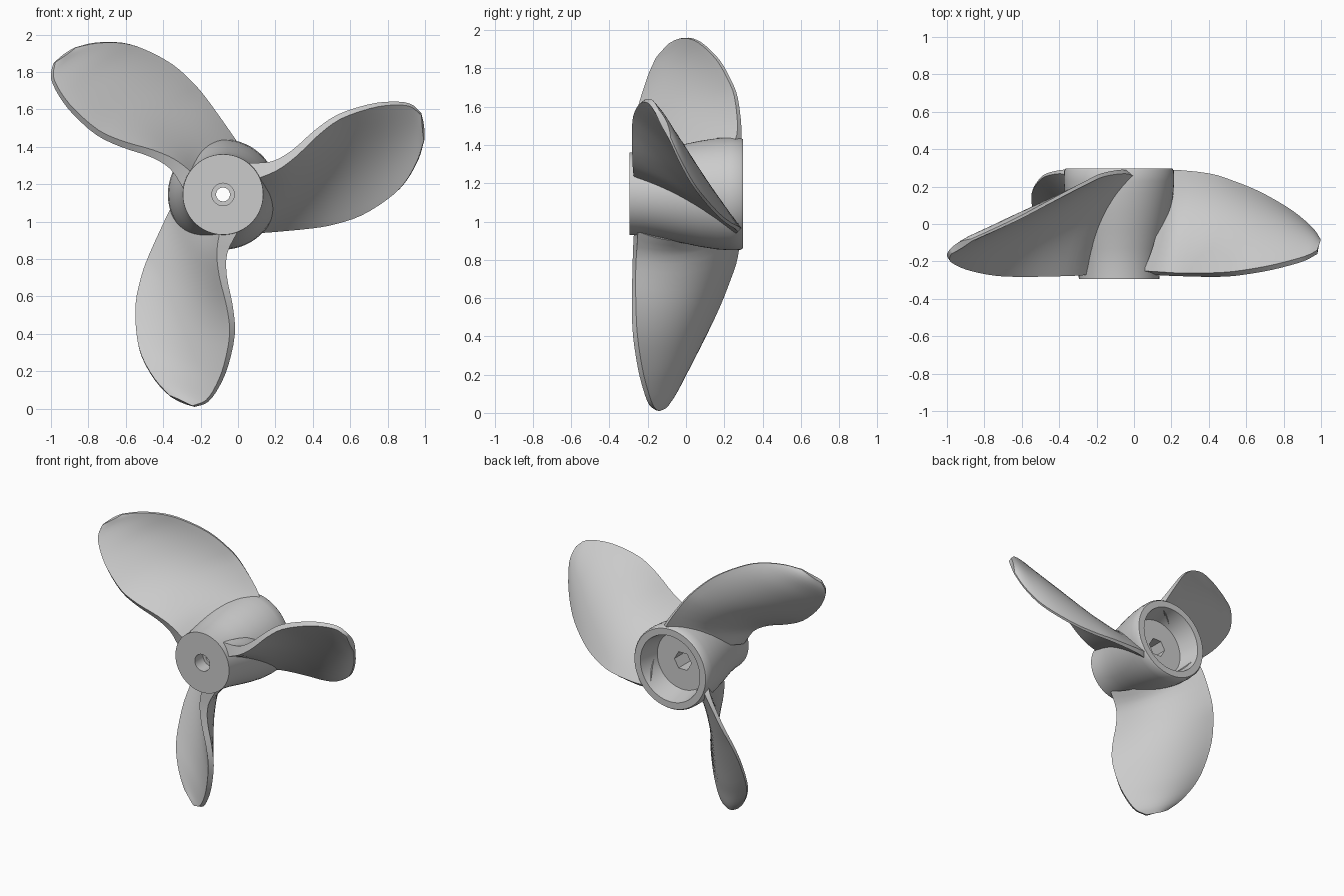
import bpy, bmesh, math
from mathutils import Vector, Matrix

if "Cube" in bpy.data.objects:
    bpy.data.objects.remove(bpy.data.objects["Cube"])

CX, CZ = -0.08, 1.145          # propeller axis (runs along y)


def finish(bm, name, angle=35):
    bmesh.ops.recalc_face_normals(bm, faces=bm.faces[:])
    mesh = bpy.data.meshes.new(name)
    bm.to_mesh(mesh)
    bm.free()
    ob = bpy.data.objects.new(name, mesh)
    bpy.context.collection.objects.link(ob)
    ob.location = (CX, 0, CZ)
    bpy.ops.object.select_all(action='DESELECT')
    ob.select_set(True)
    bpy.context.view_layer.objects.active = ob
    bpy.ops.object.shade_smooth_by_angle(angle=math.radians(angle))
    return ob


# Hub: closed lathe profile (radius, y, hexagonal?)
hub_profile = [
    (0.215, -0.295, 0), (0.218, -0.22, 0), (0.232, -0.13, 0), (0.255, -0.03, 0),
    (0.276, 0.07, 0), (0.29, 0.16, 0), (0.295, 0.23, 0), (0.293, 0.285, 0),
    (0.285, 0.297, 0), (0.238, 0.297, 0), (0.205, 0.15, 0),
    (0.068, 0.15, 1), (0.068, -0.1, 1), (0.037, -0.1, 0),
    (0.037, -0.2, 0), (0.06, -0.2, 0), (0.06, -0.295, 0)]
N = 60
bm = bmesh.new()
rings = []
for r, y, hexa in hub_profile:
    ring = []
    for i in range(N):
        a = 2 * math.pi * i / N
        rr = r
        if hexa:
            rr = r * math.cos(math.pi / 6) / math.cos(a % (math.pi / 3) - math.pi / 6)
        ring.append(bm.verts.new((rr * math.cos(a), y, rr * math.sin(a))))
    rings.append(ring)
for k, a in enumerate(rings):
    b = rings[(k + 1) % len(rings)]
    for i in range(N):
        j = (i + 1) % N
        bm.faces.new((a[i], a[j], b[j], b[i]))
finish(bm, "hub")

# Blade stations root to tip:
# front edge (x, z, y), back edge (x, z, y), thickness, camber towards the back
stations = [
    (.14, .12, -.26, .17, -.19, .265, .140, .045),
    (.27, .150, -.268, .28, -.19, .280, .085, .052),
    (.38, .220, -.272, .48, -.175, .262, .062, .056),
    (.50, .330, -.272, .60, -.155, .226, .056, .056),
    (.62, .415, -.265, .74, -.110, .170, .052, .052),
    (.78, .470, -.240, .88, -.025, .093, .048, .045),
    (.90, .487, -.212, .97, .060, .030, .044, .033),
    (1.0, .478, -.182, 1.04, .180, -.035, .040, .020),
    (1.06, .430, -.150, 1.075, .290, -.085, .034, .005)]


def spline(pts, sub):
    """Catmull-Rom through tuples of values."""
    out = []
    for i in range(len(pts) - 1):
        p1, p2 = Vector(pts[i]), Vector(pts[i + 1])
        p0 = Vector(pts[i - 1]) if i else 2 * p1 - p2
        p3 = Vector(pts[i + 2]) if i + 2 < len(pts) else 2 * p2 - p1
        for s in range(sub):
            t = s / sub
            out.append(0.5 * (2 * p1 + (p2 - p0) * t + (2 * p0 - 5 * p1 + 4 * p2 - p3) * t * t
                              + (3 * p1 - p0 - 3 * p2 + p3) * t ** 3))
    out.append(Vector(pts[-1]))
    return out


M = 14
grid, thick = [], []
for s in spline(stations, 3):
    fr, fa = math.hypot(s[0], s[1]), math.atan2(s[1], s[0])
    br, ba = math.hypot(s[3], s[4]), math.atan2(s[4], s[3])
    # camber direction: across the chord, towards the back and up
    chord = Vector((0, s[5] - s[2], s[4] - s[1])).normalized()
    up = Vector((0, -chord.z, chord.y))
    row = []
    for j in range(M + 1):
        t = j / M
        r, a = fr + (br - fr) * t, fa + (ba - fa) * t
        p = Vector((r * math.cos(a), s[2] + (s[5] - s[2]) * t, r * math.sin(a)))
        row.append(p + up * s[7] * math.sin(math.pi * t))
    grid.append(row)
    thick.append(s[6])


def blade(name, turn):
    bm = bmesh.new()
    loops = []
    last = len(grid) - 1
    for i, row in enumerate(grid):
        top, bottom = [], []
        for j, p in enumerate(row):
            du = grid[min(i + 1, last)][j] - grid[max(i - 1, 0)][j]
            dv = row[min(j + 1, M)] - row[max(j - 1, 0)]
            n = du.cross(dv).normalized()
            # lens section with a blunt front edge and a thin back edge
            t = j / M
            h = thick[i] / 2 * (0.7 * (1 - t) + 0.35 * t + 0.5 * math.sin(math.pi * t))
            top.append(bm.verts.new(p + n * h))
            bottom.append(bm.verts.new(p - n * h))
        loops.append(top + bottom[::-1])
    for a, b in zip(loops, loops[1:]):
        for j in range(len(a)):
            k = (j + 1) % len(a)
            bm.faces.new((a[j], a[k], b[k], b[j]))
    for cap in (loops[0], loops[-1]):
        for j in range(M):
            bm.faces.new((cap[j], cap[j + 1], cap[-2 - j], cap[-1 - j]))
    bmesh.ops.transform(bm, matrix=Matrix.Rotation(-turn, 4, 'Y'), verts=bm.verts[:])
    finish(bm, name)


for k, name in enumerate(("blade_right", "blade_upper_left", "blade_lower")):
    blade(name, k * 2 * math.pi / 3)
